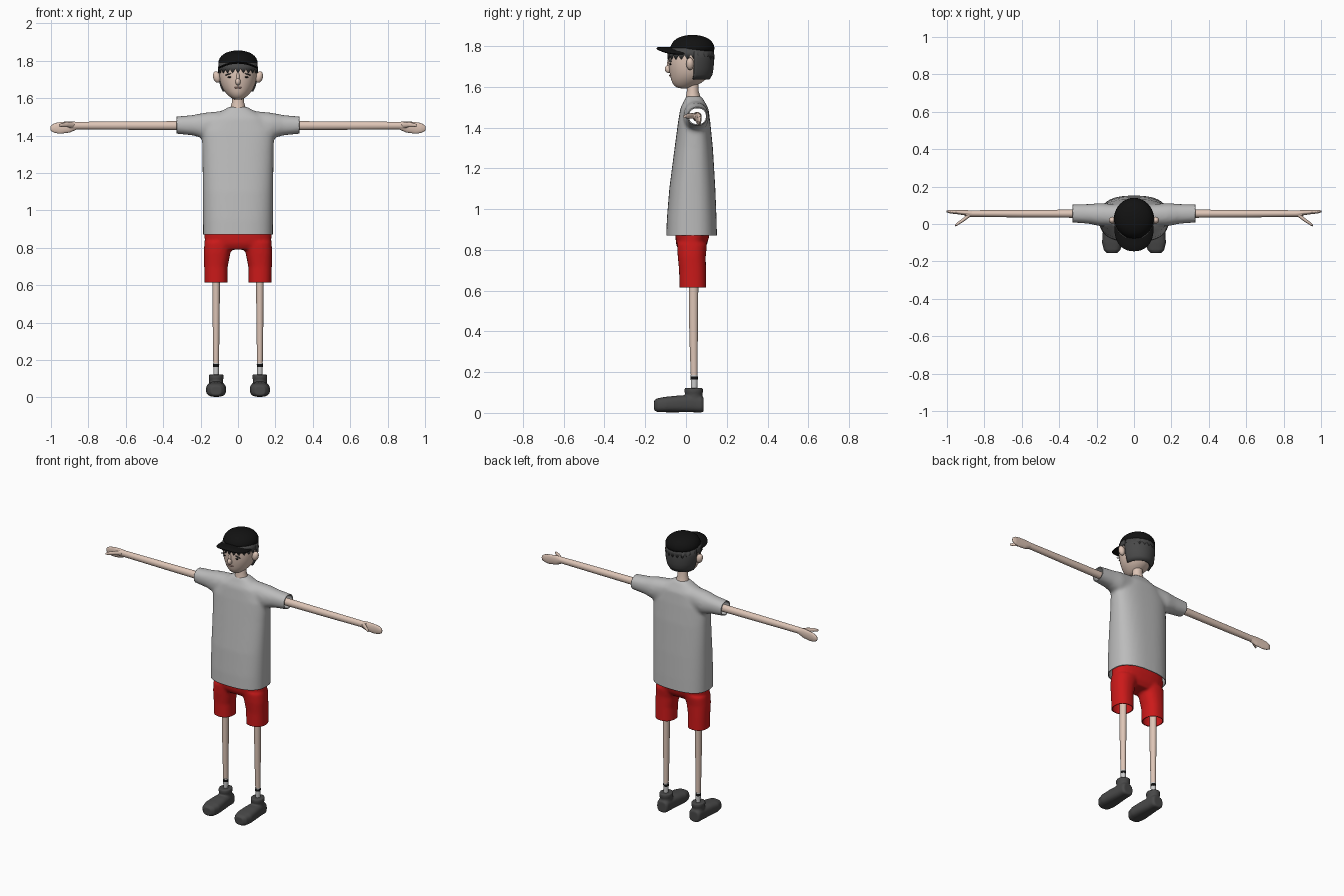
import bpy, bmesh, math
from mathutils import Vector

if "Cube" in bpy.data.objects:
    bpy.data.objects.remove(bpy.data.objects["Cube"])


def paint(name, rgb):
    m = bpy.data.materials.new(name)
    m.diffuse_color = (*rgb, 1)
    m.use_nodes = True
    m.node_tree.nodes["Principled BSDF"].inputs["Base Color"].default_value = m.diffuse_color
    return m


SKIN = paint("skin", (0.73, 0.56, 0.47))
RED = paint("red_cloth", (0.6, 0.01, 0.01))
BLACK = paint("black", (0.006, 0.006, 0.006))
DARK = paint("dark_grey", (0.065, 0.065, 0.065))
SHIRT = paint("shirt_grey", (0.5, 0.5, 0.5))
SOCK = paint("sock_white", (0.75, 0.75, 0.75))
LIP = paint("lip", (0.5, 0.3, 0.26))


def loft(bm, axis, rows, n=32, power=2.0, caps=True):
    """Rings along an axis; row = (position, centre a, centre b, radius a, radius b)."""
    rings = []
    for t, a, b, ra, rb in rows:
        ring = []
        for i in range(n):
            c, s = math.cos(math.tau * i / n), math.sin(math.tau * i / n)
            u = a + ra * math.copysign(abs(c) ** (2 / power), c)
            v = b + rb * math.copysign(abs(s) ** (2 / power), s)
            ring.append(bm.verts.new({'x': (t, u, v), 'y': (u, t, v), 'z': (u, v, t)}[axis]))
        rings.append(ring)
    for r0, r1 in zip(rings, rings[1:]):
        for i in range(n):
            j = (i + 1) % n
            bm.faces.new((r0[i], r0[j], r1[j], r1[i]))
    if caps:
        bm.faces.new(rings[0])
        bm.faces.new(rings[-1])
    return rings


def finish(name, bm, mat, mirror=False, subsurf=0, thick=0.0):
    bmesh.ops.recalc_face_normals(bm, faces=bm.faces)
    me = bpy.data.meshes.new(name)
    bm.to_mesh(me)
    bm.free()
    me.shade_smooth()
    me.set_sharp_from_angle(angle=math.radians(50))
    me.materials.append(mat)
    ob = bpy.data.objects.new(name, me)
    bpy.context.collection.objects.link(ob)
    if thick:
        mod = ob.modifiers.new("thickness", 'SOLIDIFY')
        mod.thickness, mod.offset = thick, -1
    if subsurf:
        ob.modifiers.new("smooth", 'SUBSURF').levels = subsurf
        ob.modifiers["smooth"].render_levels = subsurf
    if mirror:
        ob.modifiers.new("mirror", 'MIRROR').use_mirror_merge = False
    return ob


def fuse(bm, voxel, passes, cuts=()):
    """Melt overlapping lofts into one skin, then trim openings at (point, outward) planes."""
    bmesh.ops.recalc_face_normals(bm, faces=bm.faces)
    me = bpy.data.meshes.new("blend")
    bm.to_mesh(me)
    bm.free()
    ob = bpy.data.objects.new("blend", me)
    bpy.context.collection.objects.link(ob)
    mod = ob.modifiers.new("remesh", 'REMESH')
    mod.mode, mod.voxel_size = 'VOXEL', voxel
    mod = ob.modifiers.new("relax", 'SMOOTH')
    mod.factor, mod.iterations = 0.5, passes
    out = bpy.data.meshes.new_from_object(ob.evaluated_get(bpy.context.evaluated_depsgraph_get()))
    bpy.data.objects.remove(ob)
    bm = bmesh.new()
    bm.from_mesh(out)
    for co, no in cuts:
        bmesh.ops.bisect_plane(bm, geom=bm.verts[:] + bm.edges[:] + bm.faces[:],
                               plane_co=co, plane_no=no, clear_outer=True)
    return bm


def simple(name, axis, rows, mat, mirror=False, subsurf=0, n=24, power=2.0):
    bm = bmesh.new()
    loft(bm, axis, rows, n, power)
    return finish(name, bm, mat, mirror, subsurf)


def blob(name, loc, size, mat, mirror=False, tilt=0.0):
    bm = bmesh.new()
    bmesh.ops.create_uvsphere(bm, u_segments=20, v_segments=12, radius=1)
    ct, st = math.cos(tilt), math.sin(tilt)
    for v in bm.verts:
        p = Vector((v.co.x * size[0], v.co.y * size[1], v.co.z * size[2]))
        v.co = Vector(loc) + Vector((p.x * ct - p.z * st, p.y, p.x * st + p.z * ct))
    return finish(name, bm, mat, mirror)


# T-shirt: torso and sleeves melted together, open at hem and cuffs
bm = bmesh.new()
loft(bm, 'z', [(0.82, 0, .027, .186, .126), (0.95, 0, .028, .187, .122), (1.1, 0, .031, .188, .113),
               (1.3, 0, .038, .19, .094), (1.42, 0, .04, .193, .08), (1.495, 0, .041, .15, .069),
               (1.53, 0, .04, .09, .05), (1.555, 0, .038, .045, .038)], 48, 2.6)
for s in (1, -1):
    loft(bm, 'x', [(s * .08, .045, 1.46, .06, .072), (s * .18, .05, 1.452, .062, .07),
                   (s * .24, .054, 1.455, .053, .055), (s * .36, .057, 1.456, .047, .043)], 32, 2.2)
cuts = [((0, 0, .87), (0, 0, -1)), ((.328, 0, 0), (1, 0, 0)), ((-.328, 0, 0), (-1, 0, 0))]
finish("shirt", fuse(bm, 0.01, 8, cuts), SHIRT, thick=0.006)

# Shorts: hips and two legs, open at the cuffs
bm = bmesh.new()
loft(bm, 'z', [(.96, 0, .03, .176, .082), (.87, 0, .031, .18, .084), (.82, 0, .027, .176, .074),
               (.79, 0, .025, .14, .055)], 40, 2.4)
for s in (1, -1):
    loft(bm, 'z', [(.58, s * .117, .034, .062, .066), (.7, s * .118, .032, .063, .066),
                   (.77, s * .112, .028, .071, .069), (.83, s * .1, .03, .08, .074)], 32, 2.3)
cuts = [((0, 0, .615), (0, 0, -1)), ((0, 0, .94), (0, 0, 1))]
finish("shorts", fuse(bm, 0.008, 8, cuts), RED, thick=0.006)

# Legs, socks with black band
simple("leg", 'z', [(.17, .117, .04, .015, .016), (.3, .117, .038, .017, .019),
                    (.45, .117, .037, .019, .022), (.7, .117, .037, .021, .024)], SKIN, True)
simple("sock", 'z', [(.1, .117, .04, .0135, .0145), (.185, .117, .04, .016, .0175)], SOCK, True)
simple("sock_band", 'z', [(.163, .117, .04, .0165, .018), (.178, .117, .04, .0168, .0183)], BLACK, True)

# Shoes: foot plus ankle collar
bm = bmesh.new()
loft(bm, 'y', [(-.156, .117, .037, .028, .025), (-.14, .117, .038, .044, .034),
               (-.1, .117, .041, .054, .038), (-.04, .117, .044, .05, .041),
               (.04, .117, .045, .042, .042), (.075, .117, .042, .04, .04),
               (.087, .117, .04, .032, .034)], 32, 2.8)
loft(bm, 'z', [(.04, .117, .04, .039, .043), (.09, .117, .038, .037, .042), (.105, .117, .038, .04, .046),
               (.122, .117, .038, .039, .045)])
finish("shoe", fuse(bm, 0.005, 4), DARK, True)

# Arms and hands with a thumb reaching forward
bm = bmesh.new()
loft(bm, 'x', [(.28, .055, 1.453, .022, .024), (.6, .055, 1.453, .02, .022), (.9, .056, 1.453, .017, .02)])
finish("arm", bm, SKIN, True)
bm = bmesh.new()
loft(bm, 'x', [(.86, .056, 1.453, .017, .02), (.9, .06, 1.446, .014, .031), (.95, .064, 1.441, .011, .032),
               (.98, .066, 1.44, .01, .027), (1.003, .067, 1.439, .005, .014)])
loft(bm, 'x', [(.875, .052, 1.456, .013, .015), (.91, .024, 1.458, .011, .014),
               (.94, .003, 1.456, .009, .012), (.958, -.01, 1.454, .005, .007)], 20)
finish("hand", fuse(bm, 0.004, 2), SKIN, True)

# Neck and head
simple("neck", 'z', [(1.5, 0, .036, .05, .045), (1.55, 0, .035, .04, .036), (1.58, 0, .033, .032, .029),
                     (1.66, 0, .033, .032, .029)], SKIN)
head = [(1.592, 0, -.01, .02, .025), (1.6, 0, -.008, .036, .044), (1.62, 0, .005, .06, .075),
        (1.65, 0, .018, .084, .095), (1.69, 0, .021, .098, .106), (1.74, 0, .023, .103, .111),
        (1.79, 0, .025, .099, .104), (1.83, 0, .028, .07, .075)]
simple("head", 'z', head, SKIN, subsurf=1, n=32)
blob("ear", (.113, .02, 1.713), (.02, .019, .031), SKIN, True, -.25)
blob("nose", (0, -.085, 1.688), (.014, .019, .02), SKIN)
blob("nose_bridge", (0, -.083, 1.71), (.009, .01, .028), SKIN)
blob("eye", (.046, -.077, 1.712), (.009, .005, .004), BLACK, True)
blob("eyebrow", (.053, -.077, 1.727), (.019, .006, .003), DARK, True, -.3)
blob("lips", (0, -.077, 1.656), (.022, .006, .005), LIP)

# Hair: back shell, and a jagged fringe under the cap
bm = bmesh.new()
loft(bm, 'z', [(1.635, 0, .022, .082, .093), (1.66, 0, .025, .094, .105), (1.69, 0, .025, .103, .11),
               (1.74, 0, .025, .108, .114), (1.79, 0, .027, .103, .107)], 48, caps=False)
bmesh.ops.delete(bm, geom=[v for v in bm.verts if v.co.y < .033], context='VERTS')
finish("hair_back", bm, DARK, thick=0.012)
bm = bmesh.new()
low = loft(bm, 'z', [(1.735, 0, .024, .107, .116), (1.79, 0, .025, .103, .109)], 44, caps=False)[0]
for v in low[::2]:
    v.co.z += .022
finish("hair_fringe", bm, DARK, thick=0.006)

# Cap: crown with a curved visor
bm = bmesh.new()
rings = loft(bm, 'z', [(1.76, 0, .03, .105, .109), (1.79, 0, .031, .107, .111), (1.815, 0, .032, .1, .103),
                       (1.836, 0, .032, .08, .083), (1.85, 0, .032, .048, .05), (1.855, 0, .032, .015, .015)], 32)
for v in rings[0]:
    v.co.z += .008 - .1 * (v.co.y - .03)
finish("cap_crown", bm, BLACK, subsurf=1)
bm = bmesh.new()
loft(bm, 'z', [(1.795, 0, -.03, k * .103, k * .115) for k in (.05, .4, .7, .95)]
     + [(1.79, 0, -.03, .104, .116)]
     + [(1.784, 0, -.03, k * .103, k * .115) for k in (.97, .7, .4, .05)], 40, 2.2)
for v in bm.verts:
    v.co.z -= 2.6 * v.co.x ** 2
finish("cap_visor", bm, BLACK)
